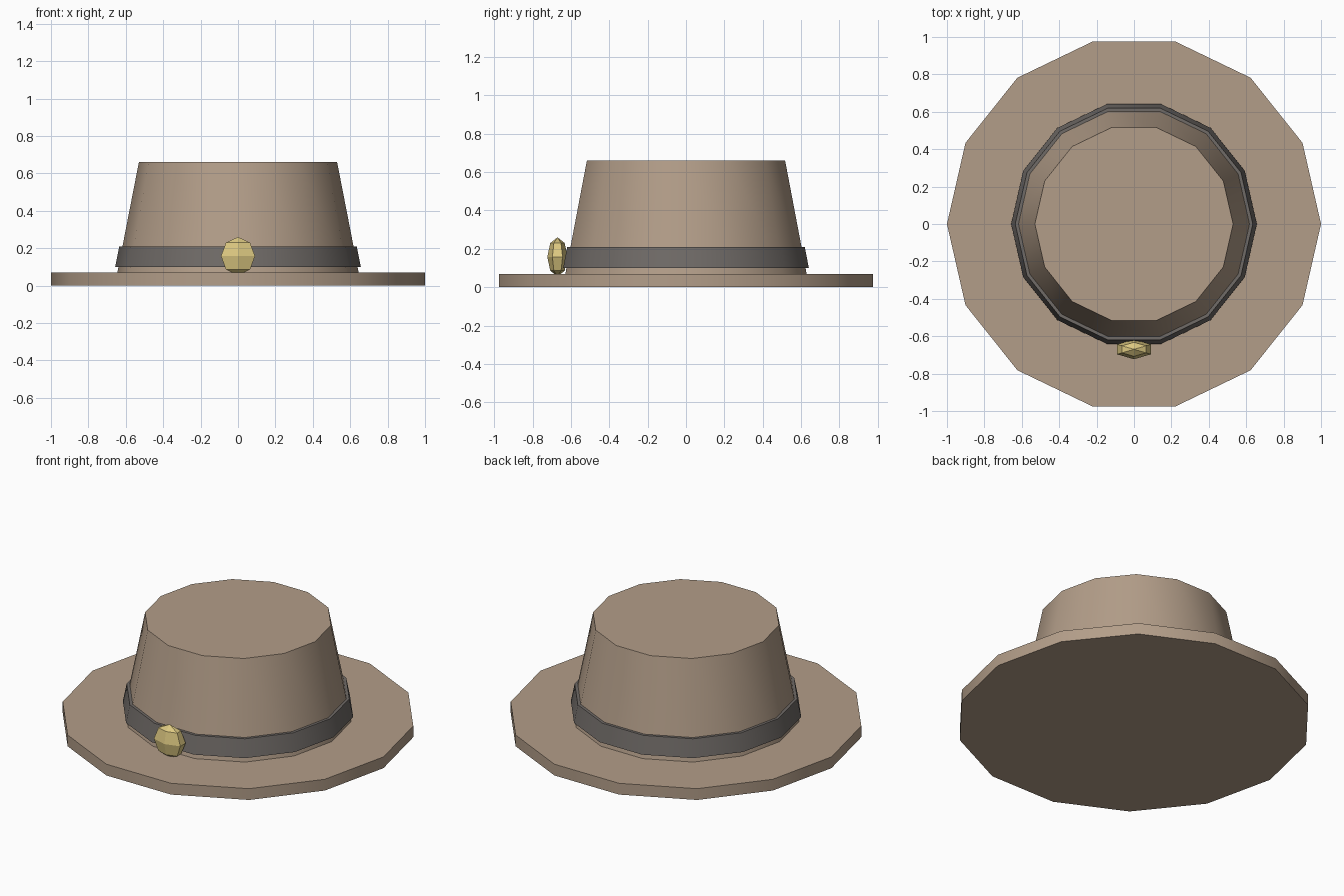
import bpy, bmesh, math
from mathutils import Matrix

if "Cube" in bpy.data.objects:
    bpy.data.objects.remove(bpy.data.objects["Cube"])

SIDES = 14


def material(name, rgb):
    m = bpy.data.materials.new(name)
    m.diffuse_color = (*rgb, 1)
    m.use_nodes = True
    m.node_tree.nodes["Principled BSDF"].inputs["Base Color"].default_value = m.diffuse_color
    return m


def finish(name, bm, mat, smooth):
    bmesh.ops.recalc_face_normals(bm, faces=bm.faces)
    me = bpy.data.meshes.new(name)
    bm.to_mesh(me)
    bm.free()
    me.materials.append(mat)
    ob = bpy.data.objects.new(name, me)
    bpy.context.collection.objects.link(ob)
    if smooth:
        bpy.ops.object.select_all(action='DESELECT')
        ob.select_set(True)
        bpy.context.view_layer.objects.active = ob
        bpy.ops.object.shade_smooth_by_angle(angle=math.radians(30))
    return ob


def frustum(name, r_low, r_high, z_low, z_high, mat):
    bm = bmesh.new()
    # quarter turn puts a corner on the x axis
    m = Matrix.Translation((0, 0, (z_low + z_high) / 2)) @ Matrix.Rotation(math.pi / 2, 4, 'Z')
    bmesh.ops.create_cone(bm, cap_ends=True, segments=SIDES, radius1=r_low,
                          radius2=r_high, depth=z_high - z_low, matrix=m)
    return finish(name, bm, mat, True)


felt = material("felt", (0.45, 0.34, 0.25))
ribbon = material("ribbon", (0.16, 0.145, 0.135))
gold = material("gold", (0.72, 0.58, 0.22))

# Brim, crown and band
frustum("brim", 1.0, 1.0, 0.0, 0.07, felt)
frustum("crown", 0.645, 0.53, 0.07, 0.66, felt)
frustum("band", 0.657, 0.635, 0.10, 0.21, ribbon)

# Faceted ornament on the front of the band
bm = bmesh.new()
m = (Matrix.Translation((0, -0.67, 0.158)) @ Matrix.Diagonal((0.105, 0.053, 0.102, 1)))
bmesh.ops.create_uvsphere(bm, u_segments=6, v_segments=4, radius=1, matrix=m)
finish("ornament", bm, gold, False)
